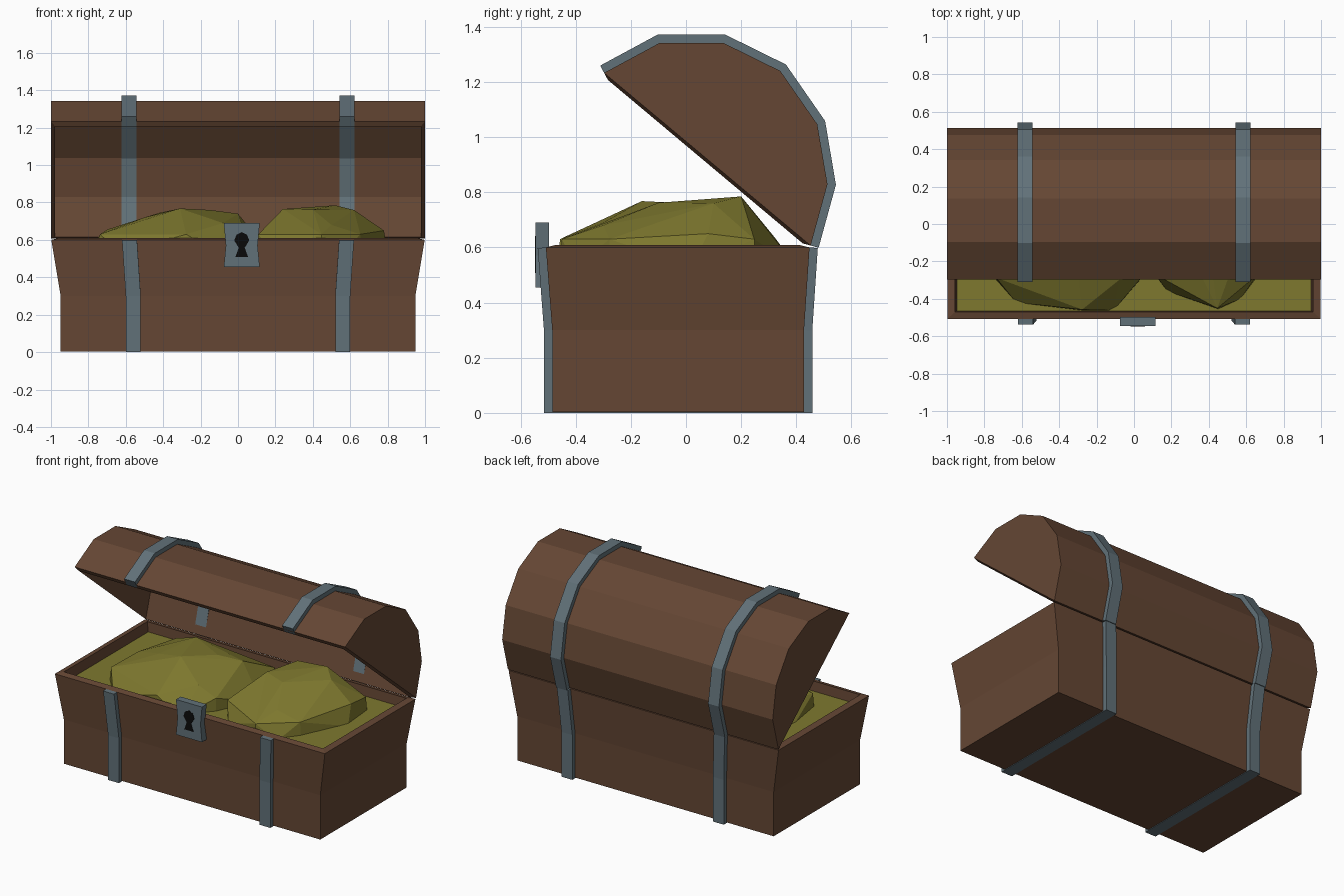
import bpy, bmesh
from mathutils import Vector

if "Cube" in bpy.data.objects:
    bpy.data.objects.remove(bpy.data.objects["Cube"])


def material(name, rgb):
    m = bpy.data.materials.new(name)
    m.diffuse_color = (*rgb, 1)
    m.use_nodes = True
    m.node_tree.nodes["Principled BSDF"].inputs["Base Color"].default_value = m.diffuse_color
    return m


WOOD = material("wood", (0.13, 0.062, 0.034))
IRON = material("iron", (0.12, 0.165, 0.19))
GOLD = material("gold", (0.21, 0.19, 0.028))
BLACK = material("black", (0.003, 0.003, 0.003))


def finish(name, bm, mat):
    bmesh.ops.recalc_face_normals(bm, faces=bm.faces)
    me = bpy.data.meshes.new(name)
    bm.to_mesh(me)
    bm.free()
    me.materials.append(mat)
    ob = bpy.data.objects.new(name, me)
    bpy.context.collection.objects.link(ob)
    return ob


def loft(name, rings, mat, first=True, last=True):
    """Join equal-length closed rings, with optional end caps."""
    bm = bmesh.new()
    loops = [[bm.verts.new(p) for p in r] for r in rings]
    for a, b in zip(loops, loops[1:]):
        for i in range(len(a)):
            j = (i + 1) % len(a)
            bm.faces.new((a[i], a[j], b[j], b[i]))
    if first:
        bm.faces.new(loops[0])
    if last:
        bm.faces.new(loops[-1])
    return finish(name, bm, mat)


def offset(path, d):
    """Mitred offset of an open 2D path to its left."""
    pts = [Vector(p) for p in path]
    nrm = [Vector((a.y - b.y, b.x - a.x)).normalized() for a, b in zip(pts, pts[1:])]
    out = []
    for i, p in enumerate(pts):
        a, b = nrm[max(i - 1, 0)], nrm[min(i, len(nrm) - 1)]
        out.append(p + (a + b) * d / (1 + a.dot(b)))
    return out


def band(name, outer, inner, xs, side):
    """Iron strap following a (y, z) path, with a centre x per point."""
    rings = []
    for o, i, x in zip(outer, inner, xs):
        a, b = side * (x - 0.04), side * (x + 0.04)
        rings.append([(a, *o), (b, *o), (b, *i), (a, *i)])
    return loft(name, rings, IRON)


def solidify(ob, t):
    m = ob.modifiers.new("thickness", 'SOLIDIFY')
    m.thickness = t
    m.offset = 1 if ob.name == "inside_out" else -1
    m.use_even_offset = True


# chest body: flared open box
body = loft("chest_body", [[(-w, f, z), (w, f, z), (w, b, z), (-w, b, z)] for z, w, f, b in
            ((0.004, 0.948, -0.485, 0.428), (0.3, 0.948, -0.485, 0.428), (0.6, 0.998, -0.508, 0.448))],
            WOOD, last=False)
solidify(body, 0.04)

# lid: hollow faceted barrel, propped open
arc = [(-0.297, 1.233), (-0.095, 1.342), (0.135, 1.342), (0.342, 1.24),
       (0.476, 1.047), (0.513, 0.829), (0.452, 0.607)]
lid = loft("lid", [[(x, *p) for p in arc] for x in (-1, 1)], WOOD)
bm = bmesh.new()
bm.from_mesh(lid.data)
opening = [f for f in bm.faces if len(f.verts) == 4 and f.normal.z < -0.5 and f.normal.y < -0.3]
bmesh.ops.delete(bm, geom=opening, context='FACES_ONLY')
bm.to_mesh(lid.data)
bm.free()
solidify(lid, 0.025)

# iron straps on lid and body
wrap = [(-0.508, 0.6), (-0.485, 0.3), (-0.485, 0.03), (0.428, 0.03), (0.428, 0.3), (0.448, 0.6)]
for side, tag in ((-1, "left"), (1, "right")):
    band("lid_strap_" + tag, offset(arc, 0.03), offset(arc, -0.029), [0.584] * 7, side)
    band("body_strap_" + tag, offset(wrap, -0.03), offset(wrap, 0.01),
         [0.58, 0.56, 0.56, 0.56, 0.56, 0.58], side)

# lock plate with keyhole
plate = [(-0.076, 0.69), (-0.065, 0.57), (-0.076, 0.455), (0.116, 0.455), (0.105, 0.57), (0.116, 0.69)]
loft("lock_plate", [[(x, y, z) for x, z in plate] for y in (-0.546, -0.497)], IRON)
half = [(0, 0.642), (0.028, 0.628), (0.04, 0.597), (0.016, 0.558), (0.034, 0.508)]
key = half + [(-x, z) for x, z in reversed(half[1:])]
loft("keyhole", [[(0.02 + x, y, z) for x, z in key] for y in (-0.548, -0.53)], BLACK)

# gold: flat fill and two faceted heaps
loft("gold_fill", [[(-0.95, -0.466, z), (0.95, -0.466, z), (0.95, 0.406, z), (-0.95, 0.406, z)]
                   for z in (0.5, 0.545)], GOLD)


def heap(name, foot, crown):
    bm = bmesh.new()
    for x, y in foot:
        bm.verts.new((x, y, 0.53))
    for p in foot[::2]:
        bm.verts.new((p[0] * 0.99, p[1] * 0.99, 0.63))
    for p in crown:
        bm.verts.new(p)
    res = bmesh.ops.convex_hull(bm, input=bm.verts)
    junk = {v for v in res["geom_interior"] + res["geom_unused"] if isinstance(v, bmesh.types.BMVert)}
    bmesh.ops.delete(bm, geom=list(junk), context='VERTS')
    return finish(name, bm, GOLD)


heap("gold_heap_left",
     [(-0.745, -0.29), (-0.63, -0.42), (-0.28, -0.462), (-0.11, -0.462), (0.04, -0.29),
      (0.17, 0.0), (0.08, 0.28), (-0.3, 0.39), (-0.66, 0.28), (-0.79, 0.0)],
     [(-0.5, -0.12, 0.72), (-0.31, -0.16, 0.768), (-0.15, 0.0, 0.76), (0.0, 0.05, 0.74),
      (-0.42, 0.16, 0.745), (-0.08, -0.3, 0.69), (-0.7, -0.05, 0.655)])
heap("gold_heap_right",
     [(0.11, -0.27), (0.18, -0.36), (0.45, -0.455), (0.57, -0.4), (0.66, -0.28),
      (0.8, 0.02), (0.78, 0.25), (0.5, 0.4), (0.2, 0.33), (0.08, 0.02)],
     [(0.24, -0.04, 0.765), (0.4, -0.1, 0.762), (0.52, 0.2, 0.785), (0.62, 0.1, 0.76),
      (0.78, 0.08, 0.65), (0.5, -0.3, 0.68), (0.3, 0.2, 0.765)])
